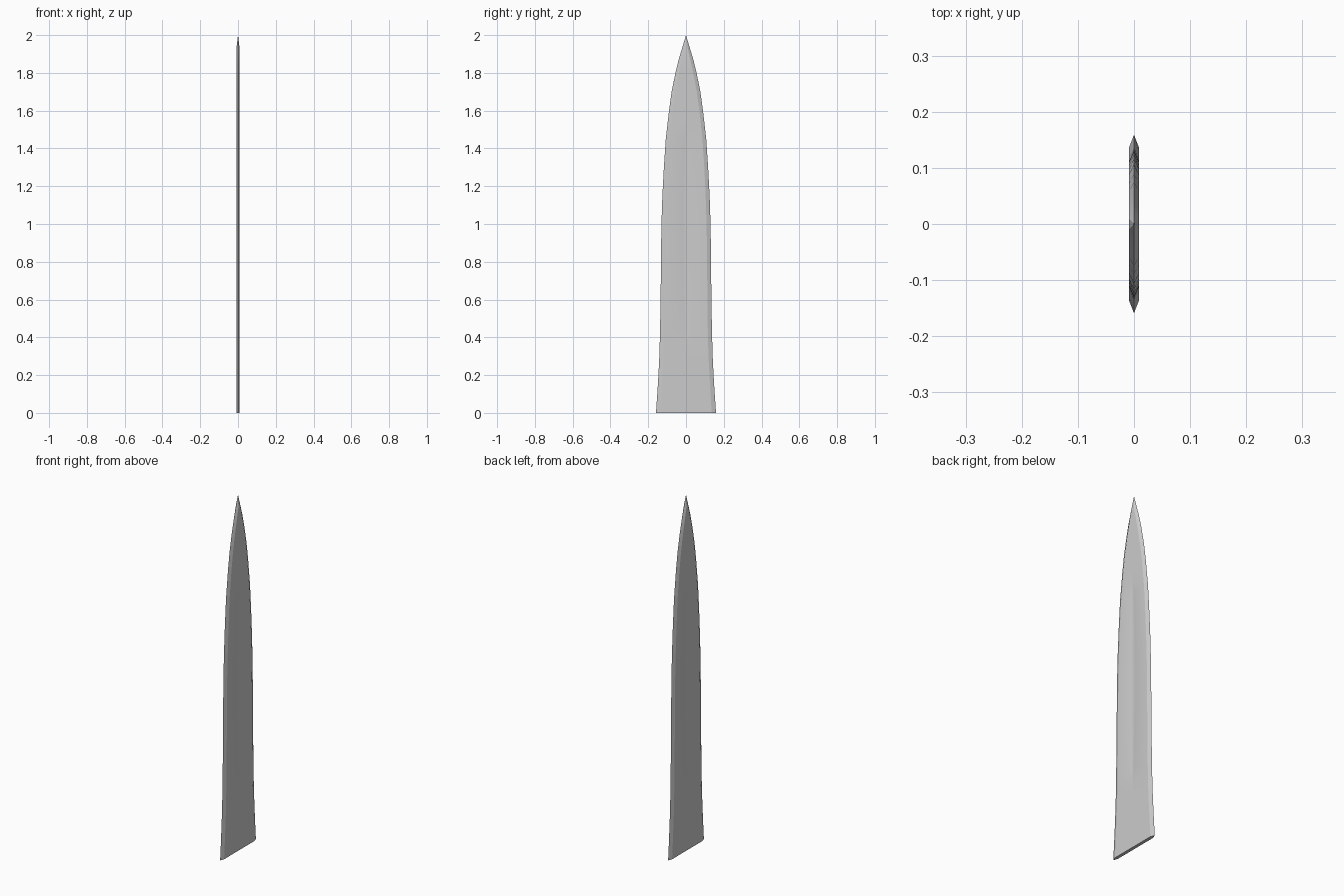
import bpy, bmesh, math

if "Cube" in bpy.data.objects:
    bpy.data.objects.remove(bpy.data.objects["Cube"])

# z, half width, half width of flat face, half thickness
profile = [(0, .159, .136, .009), (.1, .152, .130, .009), (.2, .146, .124, .009),
           (.3, .141, .119, .009), (.45, .137, .115, .009), (.65, .134, .113, .009),
           (.85, .132, .111, .009), (1.0, .130, .109, .009), (1.15, .125, .104, .009),
           (1.3, .117, .097, .009), (1.45, .107, .087, .009), (1.6, .090, .071, .009),
           (1.7, .076, .057, .009), (1.8, .056, .038, .009), (1.87, .039, .023, .009),
           (1.93, .021, .009, .0085)]
G0, G1 = .38, 1.5  # ends of the central groove


def at(z):
    for a, b in zip(profile, profile[1:]):
        if z <= b[0]:
            f = (z - a[0]) / (b[0] - a[0])
            return [p + (q - p) * f for p, q in zip(a, b)][1:]


def section(z):
    w, flat, t = at(z)
    s = max(0, math.sin(math.pi * min(1, max(0, (z - G0) / (G1 - G0)))))
    g = min(flat * .6, .006 + .029 * s ** .6)
    d = .005 * s ** .5
    half = [(t, flat)]
    for k in (1, .5, 0, -.5, -1):
        half.append((t - d * (1 - k * k), g * k))
    half.append((t, -flat))
    return [(0, w)] + half + [(0, -w)] + [(-x, y) for x, y in reversed(half)]


# blade lofted through cross-sections, closing at the point
zs = sorted({p[0] for p in profile} |
            {round(G0 + (G1 - G0) * f, 4) for f in (0, .03, .08, .15, .85, .92, .97, 1)})
bm = bmesh.new()
rings = [[bm.verts.new((x, y, z)) for x, y in section(z)] for z in zs]
n = len(rings[0])
for a, b in zip(rings, rings[1:]):
    for i in range(n):
        j = (i + 1) % n
        bm.faces.new((a[i], a[j], b[j], b[i]))
tip = bm.verts.new((0, 0, 2))
for i in range(n):
    bm.faces.new((rings[-1][i], rings[-1][(i + 1) % n], tip))
bm.faces.new(rings[0])
bmesh.ops.recalc_face_normals(bm, faces=bm.faces)
mesh = bpy.data.meshes.new("blade")
bm.to_mesh(mesh)
bm.free()
blade = bpy.data.objects.new("blade", mesh)
bpy.context.collection.objects.link(blade)
bpy.context.view_layer.objects.active = blade
blade.select_set(True)
bpy.ops.object.shade_smooth_by_angle(angle=math.radians(15))
